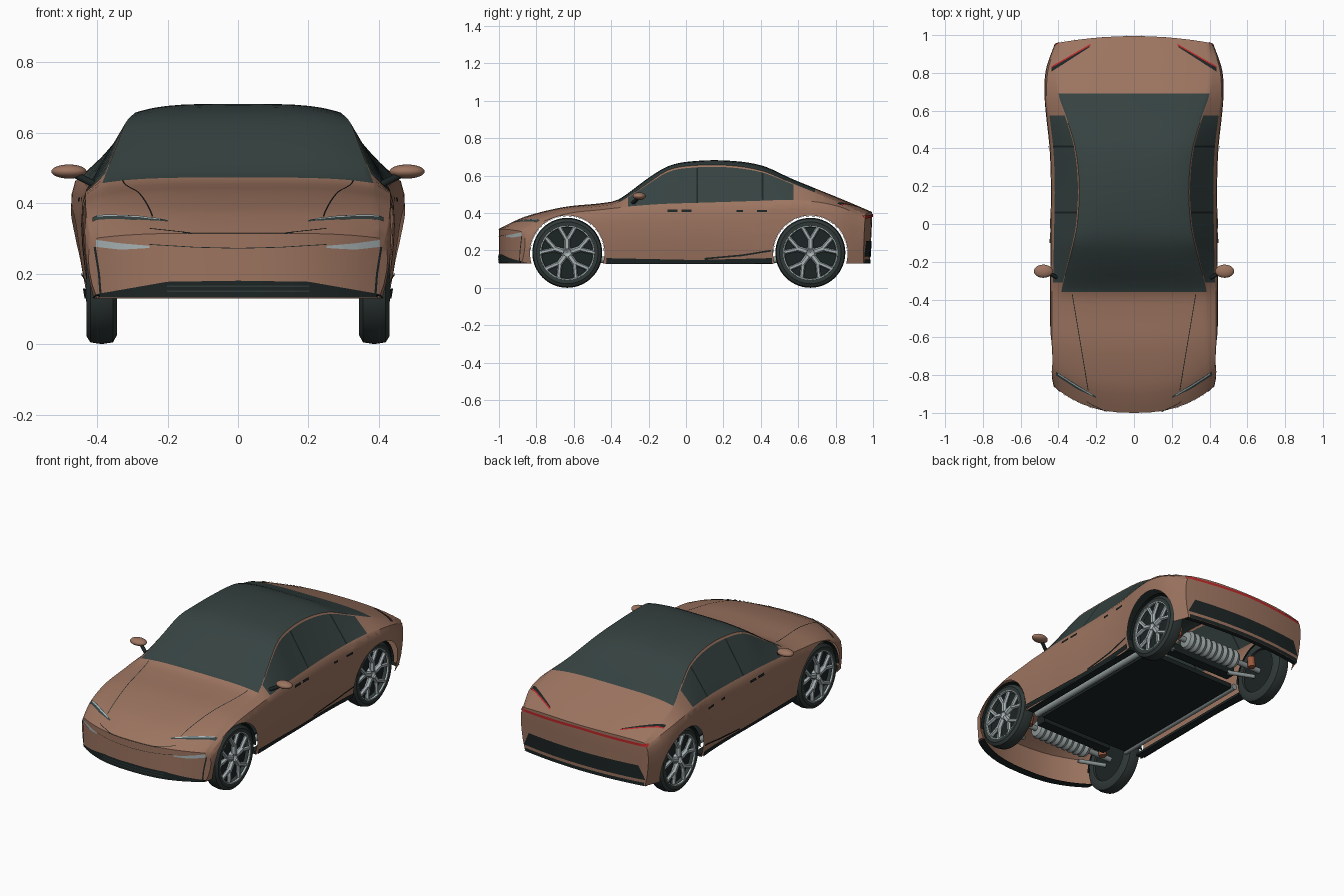
import bpy, bmesh, math
from mathutils import Vector
from mathutils.bvhtree import BVHTree

if "Cube" in bpy.data.objects:
    bpy.data.objects.remove(bpy.data.objects["Cube"])


def material(name, r, g, b):
    m = bpy.data.materials.new(name)
    m.use_nodes = True
    m.diffuse_color = (r, g, b, 1)
    m.node_tree.nodes["Principled BSDF"].inputs["Base Color"].default_value = (r, g, b, 1)
    return m


PAINT = material("copper paint", 0.335, 0.175, 0.117)
GLASS = material("tinted glass", 0.036, 0.055, 0.053)
BLACK = material("black trim", 0.012, 0.018, 0.018)
RUBBER = material("tyre rubber", 0.03, 0.042, 0.04)
ALLOY = material("alloy grey", 0.28, 0.32, 0.32)
LAMP = material("bright silver", 0.4, 0.46, 0.47)
RED = material("tail red", 0.5, 0.02, 0.022)
RUST = material("spring rust", 0.32, 0.1, 0.05)


def finish(name, bm, *mats, angle=35):
    bmesh.ops.remove_doubles(bm, verts=bm.verts, dist=1e-5)
    bmesh.ops.recalc_face_normals(bm, faces=bm.faces)
    me = bpy.data.meshes.new(name)
    bm.to_mesh(me)
    bm.free()
    for m in mats:
        me.materials.append(m)
    me.shade_smooth()
    me.set_sharp_from_angle(angle=math.radians(angle))
    ob = bpy.data.objects.new(name, me)
    bpy.context.collection.objects.link(ob)


def grid(bm, rows):
    vs = [[bm.verts.new(p) for p in row] for row in rows]
    return [[bm.faces.new((a[j], a[j + 1], b[j + 1], b[j])) for j in range(len(a) - 1)]
            for a, b in zip(vs, vs[1:])]


def lathe(bm, profile, centre, seg=40, sweep=math.tau):
    # revolve (x offset, radius) pairs about an axis parallel to x
    turns = [sweep * k / seg for k in range(seg + 1)]
    grid(bm, [[Vector(centre) + Vector((x, max(r, 1e-4) * math.cos(t), max(r, 1e-4) * math.sin(t)))
               for t in turns] for x, r in profile])


def rod(bm, p, q, r, seg=16):
    p, q = Vector(p), Vector(q)
    rot = (q - p).to_track_quat('Z', 'Y').to_matrix().to_4x4()
    rot.translation = (p + q) / 2
    bmesh.ops.create_cone(bm, cap_ends=True, segments=seg, radius1=r, radius2=r,
                          depth=(q - p).length, matrix=rot)


def box(bm, lo, hi):
    res = bmesh.ops.create_cube(bm, size=1)
    for v in res["verts"]:
        v.co = Vector([a + (b - a) * (c + 0.5) for a, b, c in zip(lo, hi, v.co)])


# ---- body stations: y, half width, belt z, roof edge x, roof edge z, centre z
STATIONS = [
    (-1.0, .425, .285, .40, .301, .315), (-.95, .432, .31, .40, .322, .341),
    (-.85, .44, .35, .40, .364, .384), (-.65, .445, .396, .39, .412, .432),
    (-.45, .445, .418, .385, .438, .453), (-.36, .445, .428, .385, .457, .473),
    (-.2, .443, .436, .345, .562, .588), (-.1, .443, .438, .32, .627, .648),
    (0, .442, .44, .30, .65, .673), (.2, .44, .446, .29, .656, .681),
    (.4, .447, .455, .31, .627, .655), (.57, .465, .465, .36, .558, .581),
    (.69, .475, .46, .40, .51, .532), (.85, .465, .432, .41, .452, .468),
    (1.0, .42, .375, .395, .392, .405)]


def station(y):
    # cubic interpolation between the listed sections
    n = len(STATIONS)
    i = max(k for k in range(n - 1) if STATIONS[k][0] <= y + 1e-9)
    a, b = STATIONS[i], STATIONS[i + 1]
    p, q = STATIONS[max(i - 1, 0)], STATIONS[min(i + 2, n - 1)]
    h = b[0] - a[0]
    t = (y - a[0]) / h
    out = []
    for k in range(1, 6):
        ma = (b[k] - p[k]) / (b[0] - p[0]) * h
        mb = (q[k] - a[k]) / (q[0] - a[0]) * h
        out.append(a[k] * (2*t**3 - 3*t*t + 1) + ma * (t**3 - 2*t*t + t)
                   + b[k] * (3*t*t - 2*t**3) + mb * (t**3 - t*t))
    return out


def bend(x, y, z):
    # plan-view rounding of nose and tail, with the tail tucked in below
    nose = max(0, (-y - .55) / .45) ** 1.5
    tail = max(0, (y - .7) / .3)
    across = abs(x) / .425
    tuck = .005 + .05 * max(0, .36 - z)
    return x, y + .14 * nose * across ** 2.5 - tail * (.04 * across ** 2 + tuck), z


FLANK = [(0, .025), (.25, .011), (.5, .003), (.72, 0), (.9, .003), (1, .012)]
U = [-1, -.95, -.88, -.8, -.7, -.55, -.4, -.2, 0, .2, .4, .55, .7, .8, .88, .95, 1]


def flank(y):
    w, zs, xr, zr, zt = station(y)
    pts = [(w - inset, .13 + f * (zs - .13)) for f, inset in FLANK]
    bx, bz = pts[-1]
    return pts + [(bx + (xr - bx) * t, bz + (zr - bz) * t) for t in (.06, .95, 1)], zt


def section(y):
    pts, zt = flank(y)
    xr, zr = pts[-1]
    top = [(xr * u, zr + (zt - zr) * (1 - abs(u) ** 4)) for u in U]
    ring = [(-x, z) for x, z in pts] + top[1:-1] + pts[::-1]
    return [bend(x, y, z) for x, z in ring]


def cap(y):
    pts, zt = flank(y)
    zr, n = pts[-1][1], len(pts) - 1
    return [[bend(x * u, y, z + (zt - zr) * (1 - abs(u) ** 4) * r / n) for u in U]
            for r, (x, z) in enumerate(pts)]


cuts = [-.31, -.36, .055, .065, .405, .415, .575, .69]
ys = sorted(cuts + [v for v in (-1 + k / 30 for k in range(61))
                    if min(abs(v - c) for c in cuts) > .008])
ys[0], ys[-1] = -1.0, 1.0
bm = bmesh.new()
strips = grid(bm, [section(y) for y in ys])
side_n = len(FLANK) + 2
for ya, yb, strip in zip(ys, ys[1:], strips):
    mid = (ya + yb) / 2
    for j, face in enumerate(strip):
        k = min(j, len(strip) - 1 - j)
        if k >= side_n and -.36 < mid < .69:
            face.material_index = 1          # windscreen, roof, rear window
        elif k == len(FLANK) and -.31 < mid < .575:
            pillar = .055 < mid < .065 or .405 < mid < .415
            face.material_index = 2 if pillar else 1
for y in (-1.0, 1.0):
    grid(bm, cap(y))
bmesh.ops.remove_doubles(bm, verts=bm.verts, dist=1e-5)
bmesh.ops.recalc_face_normals(bm, faces=bm.faces)
SURFACE = BVHTree.FromBMesh(bm)

# ---- round wheel arches: slice the flanks along a polygon, then drop the inside
AXLES, WHEEL_Z, SIDES, ARCH = (-.635, .665), .187, 40, .199
for y in AXLES:
    hub = Vector((0, y, WHEEL_Z))
    inside = [f for f in bm.faces if abs(f.calc_center_median().x) > .33
              and abs(f.calc_center_median().y - y) < .3]
    for k in range(SIDES):
        t = math.tau * k / SIDES
        nor = Vector((0, math.cos(t), math.sin(t)))
        geom = list({e for f in inside for e in (f, *f.edges, *f.verts)})
        res = bmesh.ops.bisect_plane(bm, geom=geom, dist=1e-6, plane_co=hub + nor * ARCH, plane_no=nor)
        inside = [f for f in res["geom"] if isinstance(f, bmesh.types.BMFace)
                  and (f.calc_center_median() - hub).dot(nor) < ARCH]
    bmesh.ops.delete(bm, geom=inside, context='FACES')
finish("body_shell", bm, PAINT, GLASS, BLACK)


# ---- thin plates laid on the body by projection
def along(line, t):
    f = t * (len(line) - 1)
    i = min(int(f), len(line) - 2)
    return [a + (b - a) * (f - i) for a, b in zip(line[i], line[i + 1])]


def plate(name, mat, low, high, view, n=24, across=3, mirror=True, lift=.003):
    bm = bmesh.new()
    for s in ((1, -1) if mirror else (1,)):
        rows = []
        for k in range(n + 1):
            row = []
            for j in range(across + 1):
                a, b = along(low, k / n), along(high, k / n)
                u, v = [p + (q - p) * j / across for p, q in zip(a, b)]
                src, ray = {"front": ((s * u, -2, v), (0, 1, 0)),
                            "back": ((s * u, 2, v), (0, -1, 0)),
                            "top": ((s * u, v, 2), (0, 0, -1)),
                            "side": ((s * 2, u, v), (-s, 0, 0))}[view]
                hit, nor, _, _ = SURFACE.ray_cast(Vector(src), Vector(ray))
                if hit:
                    if nor.dot(Vector(ray)) > 0:
                        nor = -nor
                    row.append(hit + nor * lift)
            if len(row) == across + 1:
                rows.append(row)
        grid(bm, rows)
    finish(name, bm, mat)


def line(name, mat, pts, view, width=.004, **kw):
    # thin stripe, widened along whichever axis the path crosses
    du, dv = pts[-1][0] - pts[0][0], pts[-1][1] - pts[0][1]
    ox, oy = (width, 0) if abs(dv) > abs(du) else (0, width)
    plate(name, mat, pts, [(u + ox, v + oy) for u, v in pts], view, across=1, **kw)


# nose details
plate("lower_grille", BLACK, [(-.41, .132), (0, .132), (.41, .132)],
      [(-.4, .142), (-.2, .177), (0, .18), (.2, .177), (.4, .142)], "front", n=48, mirror=False)
for z in (.148, .162):
    line("grille_slat", RUBBER, [(-.2, z), (.2, z)], "front", mirror=False, lift=.005)
plate("lower_headlamp", LAMP, [(.25, .273), (.33, .268), (.402, .276)],
      [(.25, .279), (.33, .286), (.402, .296)], "front")
line("bumper_crease", BLACK, [(.402, .276), (.39, .2), (.385, .135)], "front", width=.006)
line("nose_seam", BLACK, [(.25, .282), (.12, .274), (0, .271)], "front", .002)
line("bonnet_front_seam", BLACK, [(.25, .325), (.13, .312), (0, .312)], "front", .002)
plate("upper_headlamp", GLASS, [(.2, -.92), (.3, -.873), (.412, -.8)],
      [(.2, -.912), (.3, -.85), (.412, -.78)], "top")
line("headlamp_glint", LAMP, [(.22, -.907), (.3, -.861), (.4, -.796)], "top", .007, lift=.005)
line("bonnet_seam", BLACK, [(.325, -.37), (.27, -.7), (.24, -.88)], "top")

# tail details
line("tail_bar", RED, [(-.413, .37), (0, .382), (.413, .37)], "back", .015, mirror=False, n=40, lift=.005)
plate("rear_diffuser", BLACK, [(-.4, .168), (.4, .168)], [(-.36, .25), (.36, .25)],
      "back", n=40, mirror=False)
line("rear_lip", BLACK, [(-.39, .131), (.39, .131)], "back", .02, mirror=False)
plate("tail_lamp", BLACK, [(.235, .935), (.435, .806)], [(.235, .947), (.435, .83)], "top")
line("tail_lamp_edge", RED, [(.23, .944), (.435, .826)], "top", .008, lift=.004)

# flank details
plate("side_skirt", BLACK, [(-.425, .131), (.46, .131)], [(-.425, .16), (.05, .15), (.46, .16)],
      "side", lift=.008)
line("skirt_flick", BLACK, [(.1, .152), (.3, .17), (.455, .195)], "side", .009, lift=.006)
for a, b in ((-.1, -.045), (-.025, .03), (.27, .305), (.38, .435)):
    plate("door_handle", BLACK, [(a, .404), (b, .404)], [(a, .416), (b, .416)], "side", n=4, lift=.006)

# ---- lips and sills under the shell
bm = bmesh.new()
for y, inward in ((-1, .05), (1, -.03)):
    edge = [Vector(bend(.4 * u, y, .13)) for u in U]
    grid(bm, [edge, [p + Vector((0, inward, 0)) for p in edge]])
for s in (1, -1):
    xs = sorted((s * .375, s * .42))
    box(bm, (xs[0], -.43, .127), (xs[1], .465, .142))
finish("lower_lips", bm, BLACK)

# ---- door mirrors
for s in (1, -1):
    bm = bmesh.new()
    bmesh.ops.create_uvsphere(bm, u_segments=24, v_segments=14, radius=1)
    for v in bm.verts:
        v.co = (s * .48 + v.co.x * .05, -.25 + v.co.y * .035, .49 + v.co.z * .02)
    finish("door_mirror", bm, PAINT)
    bm = bmesh.new()
    rod(bm, (s * .405, -.285, .452), (s * .46, -.255, .48), .01)
    finish("mirror_stalk", bm, BLACK)

# ---- wheels
for y in AXLES:
    for s in (1, -1):
        c = Vector((s * .387, y, WHEEL_Z))
        bm = bmesh.new()
        lathe(bm, [(s * x, r) for x, r in ((.03, .138), (.042, .145), (.043, .165), (.032, .182), (0, .187),
                                           (-.032, .182), (-.043, .162), (-.042, .13), (-.03, .128))], c, 56)
        finish("tyre", bm, RUBBER)
        bm = bmesh.new()
        lathe(bm, [(s * x, r) for x, r in ((.034, .137), (.042, .14), (.042, .145), (.03, .145))], c)
        lathe(bm, [(s * .01, .034), (s * .036, .03), (s * .036, .022), (s * .02, 0)], c, 20)
        for k in range(5):
            def at(r, deg):
                t = math.radians(90 + 72 * k + deg)
                return c + Vector((s * .03, r * math.cos(t), r * math.sin(t)))
            rod(bm, at(.02, 0), at(.075, 0), .016, 6)
            for d in (-17, 17):
                rod(bm, at(.065, 0), at(.142, d), .012, 6)
        finish("wheel_spokes", bm, LAMP)
        bm = bmesh.new()
        lathe(bm, [(s * x, r) for x, r in ((.012, 0), (.012, .138), (-.03, .13), (-.03, 0))], c)
        finish("wheel_barrel", bm, BLACK)
        # dark lining under the arch edge
        bm = bmesh.new()
        lathe(bm, [(s * -.03, .196), (s * .038, .197)], c, 24, math.pi)
        finish("arch_liner", bm, BLACK)

# ---- underbody
bm = bmesh.new()
box(bm, (-.3, -.44, .132), (.3, .49, .16))
for y in AXLES:
    d = .11 if y < 0 else -.11
    box(bm, (-.24, y + d - .03, .15), (.24, y + d + .03, .2))
finish("battery_tray", bm, BLACK)
bm = bmesh.new()
for s in (1, -1):
    rod(bm, (s * .325, -.46, .15), (s * .325, .49, .15), .018)
    for y in AXLES:
        rod(bm, (s * .15, y, WHEEL_Z), (s * .36, y, WHEEL_Z), .016)
        rod(bm, (s * .2, y - .09, .16), (s * .35, y - .03, .16), .012)
for y in AXLES:
    ribs = [(-.18 + .02 * k, .056 if k % 2 else .046) for k in range(19)]
    lathe(bm, [(-.19, 0)] + ribs + [(.19, 0)], (0, y, .19), 28)
finish("drive_motors", bm, ALLOY)
bm = bmesh.new()
for y in AXLES:
    for s in (1, -1):
        rod(bm, (s * .27, y + .04, .16), (s * .265, y + .04, .22), .022)
finish("suspension_springs", bm, RUST)
